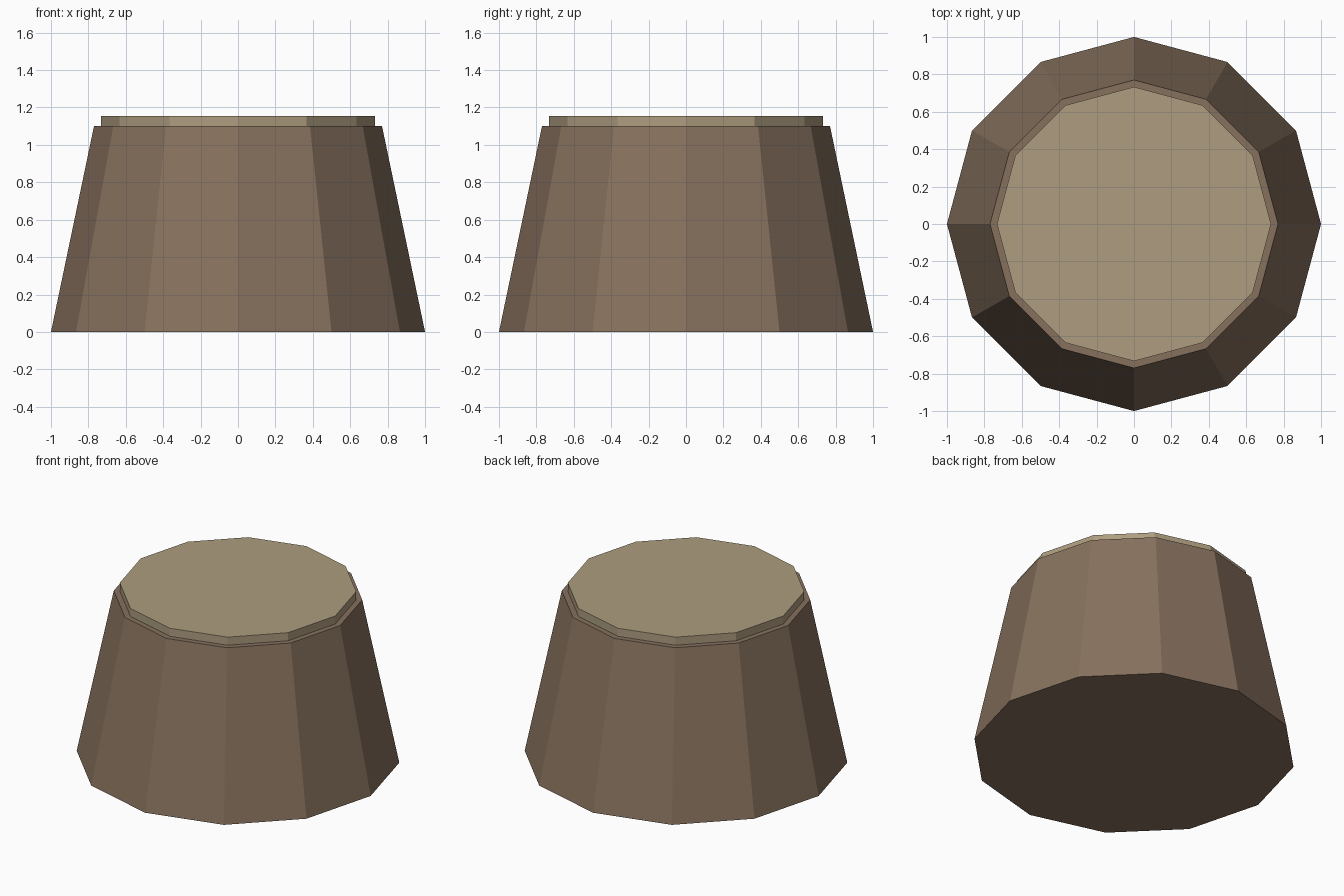
import bpy

SIDES = 12

cube = bpy.data.objects.get("Cube")
if cube:
    bpy.data.objects.remove(cube, do_unlink=True)


def make_material(name, rgb):
    mat = bpy.data.materials.new(name)
    mat.use_nodes = True
    color = (*rgb, 1.0)
    mat.diffuse_color = color
    bsdf = mat.node_tree.nodes["Principled BSDF"]
    bsdf.inputs["Base Color"].default_value = color
    bsdf.inputs["Roughness"].default_value = 0.9
    return mat


def tapered_block(name, bottom_radius, top_radius, z_low, z_high, mat):
    bpy.ops.mesh.primitive_cone_add(
        vertices=SIDES, radius1=bottom_radius, radius2=top_radius,
        depth=z_high - z_low, location=(0, 0, (z_low + z_high) / 2))
    obj = bpy.context.object
    obj.name = name
    obj.data.materials.append(mat)
    bpy.ops.object.shade_flat()
    return obj


bark = make_material("bark", (0.24, 0.165, 0.11))
cut_wood = make_material("cut_wood", (0.42, 0.335, 0.215))

# Flared stump body
tapered_block("stump_trunk", 1.0, 0.77, 0.0, 1.1, bark)

# Pale cut face, slightly sunk into the trunk
tapered_block("stump_cut_top", 0.733, 0.733, 1.08, 1.155, cut_wood)
